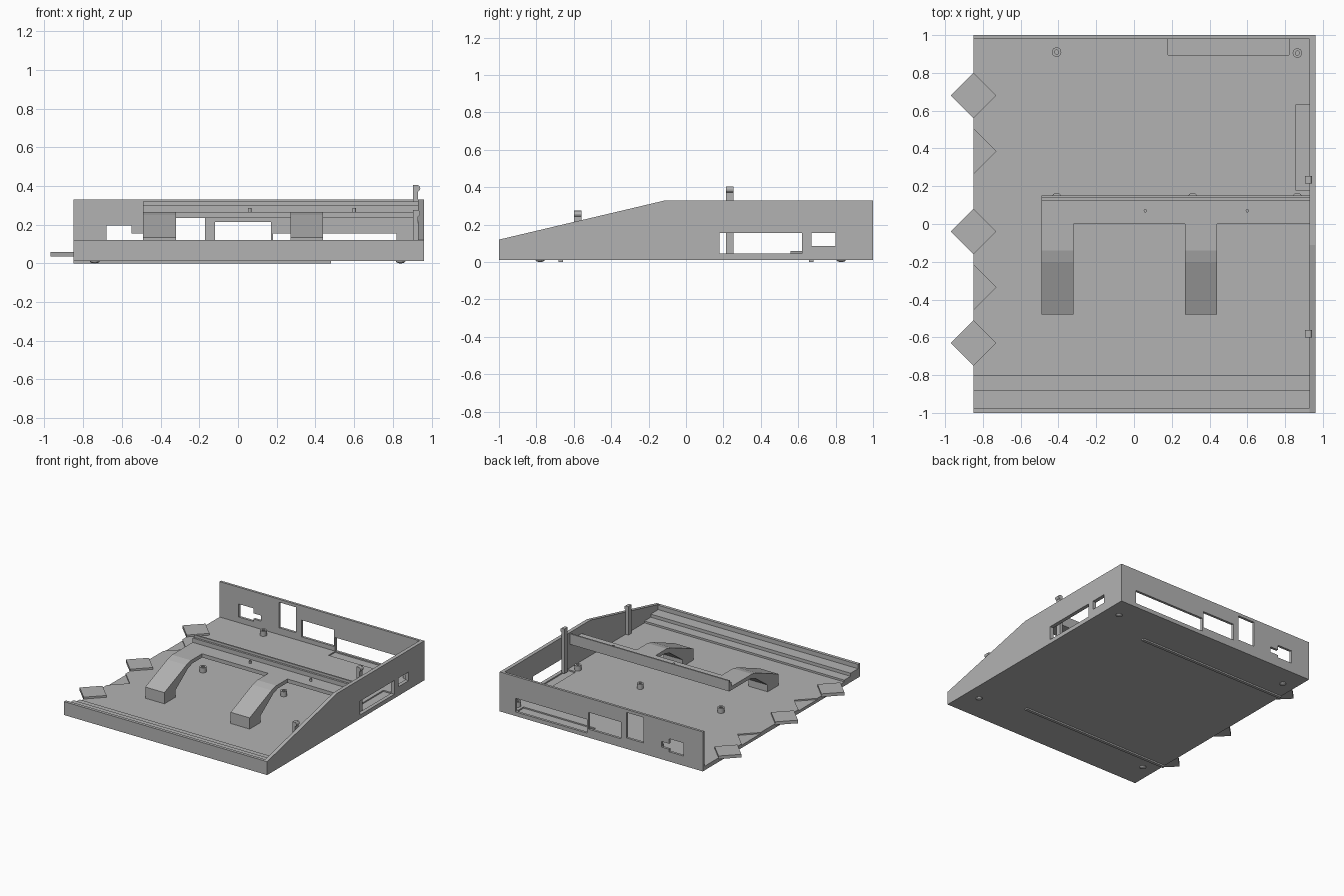
import bpy, bmesh, math
from mathutils import Vector

old = bpy.data.objects.get("Cube")
if old:
    bpy.data.objects.remove(old, do_unlink=True)

grey = bpy.data.materials.new("plain_grey")
grey.use_nodes = True
COLOUR = (0.45, 0.45, 0.45, 1)
grey.diffuse_color = COLOUR
grey.node_tree.nodes["Principled BSDF"].inputs["Base Color"].default_value = COLOUR


def finish(name, bm):
    bmesh.ops.recalc_face_normals(bm, faces=bm.faces)
    mesh = bpy.data.meshes.new(name)
    bm.to_mesh(mesh)
    bm.free()
    mesh.materials.append(grey)
    obj = bpy.data.objects.new(name, mesh)
    bpy.context.collection.objects.link(obj)
    return obj


def prism(name, profile, axis, lo, hi):
    """Extrude a 2D profile along an axis: x uses (y, z), y uses (x, z), z uses (x, y)."""
    place = {"x": lambda a, b: (lo, a, b),
             "y": lambda a, b: (a, lo, b),
             "z": lambda a, b: (a, b, lo)}[axis]
    bm = bmesh.new()
    face = bm.faces.new([bm.verts.new(place(a, b)) for a, b in profile])
    new = bmesh.ops.extrude_face_region(bm, geom=[face])["geom"]
    shift = Vector([hi - lo if axis == k else 0 for k in "xyz"])
    bmesh.ops.translate(bm, vec=shift, verts=[v for v in new if isinstance(v, bmesh.types.BMVert)])
    return finish(name, bm)


def box(name, x0, x1, y0, y1, z0, z1):
    return prism(name, [(x0, y0), (x1, y0), (x1, y1), (x0, y1)], "z", z0, z1)


def cylinder(name, x, y, r, z0, z1, sides=24):
    ring = [(x + r * math.cos(math.tau * i / sides), y + r * math.sin(math.tau * i / sides))
            for i in range(sides)]
    return prism(name, ring, "z", z0, z1)


def diamond(name, y, z0, z1):
    return prism(name, [(LEFT - R, y), (LEFT, y - R), (LEFT + R, y), (LEFT, y + R)], "z", z0, z1)


def cut(obj, cutters):
    bpy.context.view_layer.objects.active = obj
    for c in cutters:
        c.hide_render = True
        mod = obj.modifiers.new("cut", "BOOLEAN")
        mod.operation = "DIFFERENCE"
        mod.solver = "EXACT"
        mod.object = c
        bpy.ops.object.modifier_apply(modifier=mod.name)
        bpy.data.objects.remove(c, do_unlink=True)


LEFT, RIGHT, INNER, R = -0.85, 0.96, 0.93, 0.12
BASE, FLOOR, SUNK = 0.012, 0.045, 0.035

# Floor with joint sockets and connector recesses
floor = box("floor", LEFT, RIGHT, -1, 1, BASE, FLOOR)
cut(floor, [diamond("socket", y, SUNK, 0.1) for y in (0.385, -0.335)]
    + [box("side_recess", 0.855, INNER, 0.18, 0.63, SUNK, 0.1),
       box("back_recess", 0.18, 0.82, 0.895, 0.98, SUNK, 0.1)])

# Joint teeth along the open edge
for y in (0.68, -0.04, -0.63):
    diamond("joint_tooth", y, SUNK, 0.06)

# Walls
box("front_wall", LEFT, RIGHT, -1, -0.975, BASE, 0.12)
side = prism("side_wall", [(-1, BASE), (1, BASE), (1, 0.33), (-0.11, 0.33), (-1, 0.12)],
             "x", INNER, RIGHT)
cut(side, [box("port", 0.9, 1, 0.18, 0.62, SUNK, 0.155),
           box("port", 0.9, 1, 0.67, 0.80, 0.085, 0.155)])
back = box("back_wall", LEFT, INNER, 0.98, 1, BASE, 0.33)
cut(back, [box("port", x0, x1, 0.9, 1.1, z0, z1) for x0, x1, z0, z1 in (
    (-0.68, -0.55, 0.09, 0.195), (-0.62, -0.48, 0.11, 0.155), (-0.32, -0.17, 0.10, 0.305),
    (-0.12, 0.17, 0.08, 0.215), (0.18, 0.82, SUNK, 0.155))])

# Stepped rail behind the front wall
prism("front_rail", [(-0.975, FLOOR), (-0.80, FLOOR), (-0.80, 0.06), (-0.88, 0.06),
                     (-0.88, 0.085), (-0.975, 0.085)], "x", LEFT, INNER)

# Raised shelf with stepped back lip
prism("shelf", [(0, 0.235), (0.15, 0.235), (0.15, 0.32), (0.138, 0.32), (0.138, 0.30),
                (0.122, 0.30), (0.122, 0.265), (0, 0.265)], "x", -0.49, INNER)
for x in (0.06, 0.6):
    cylinder("shelf_peg", x, 0.07, 0.009, 0.26, 0.285, 12)

# Bent legs that carry the shelf
leg = [(-0.48, FLOOR), (-0.34, FLOOR), (-0.34, 0.10), (-0.18, 0.215), (-0.12, 0.235), (0, 0.235),
       (0, 0.265), (-0.14, 0.265), (-0.2, 0.25), (-0.48, 0.135)]
for x in (-0.49, 0.27):
    prism("shelf_leg", leg, "x", x, x + 0.17)

# Snap hooks beside the side wall
for y, top in ((0.235, 0.405), (-0.58, 0.275)):
    box("hook_post", 0.905, INNER, y - 0.02, y + 0.02, FLOOR, top)
    ring = [(0.925 + 0.017 * math.cos(math.tau * i / 12), top - 0.017 + 0.017 * math.sin(math.tau * i / 12))
            for i in range(12)]
    prism("hook_bead", ring, "y", y - 0.02, y + 0.02)

# Hollow screw posts
for x, y in ((-0.41, 0.91), (0.865, 0.905), (-0.41, 0.14), (0.31, 0.14), (0.865, 0.14)):
    post = cylinder("screw_post", x, y, 0.025, FLOOR, 0.085)
    cut(post, [cylinder("hole", x, y, 0.011, 0.05, 0.1)])

# Underside runners and small domed feet
for s in (-1, 1):
    y = s * 0.67
    box("runner", LEFT, 0.48, y - 0.012, y + 0.012, 0, BASE)
for x in (-0.74, 0.84):
    for y in (-0.78, 0.83):
        bm = bmesh.new()
        bmesh.ops.create_uvsphere(bm, u_segments=16, v_segments=8, radius=0.025)
        bmesh.ops.scale(bm, vec=(1, 1, 0.48), verts=bm.verts)
        bmesh.ops.translate(bm, vec=(x, y, BASE), verts=bm.verts)
        finish("foot", bm)
